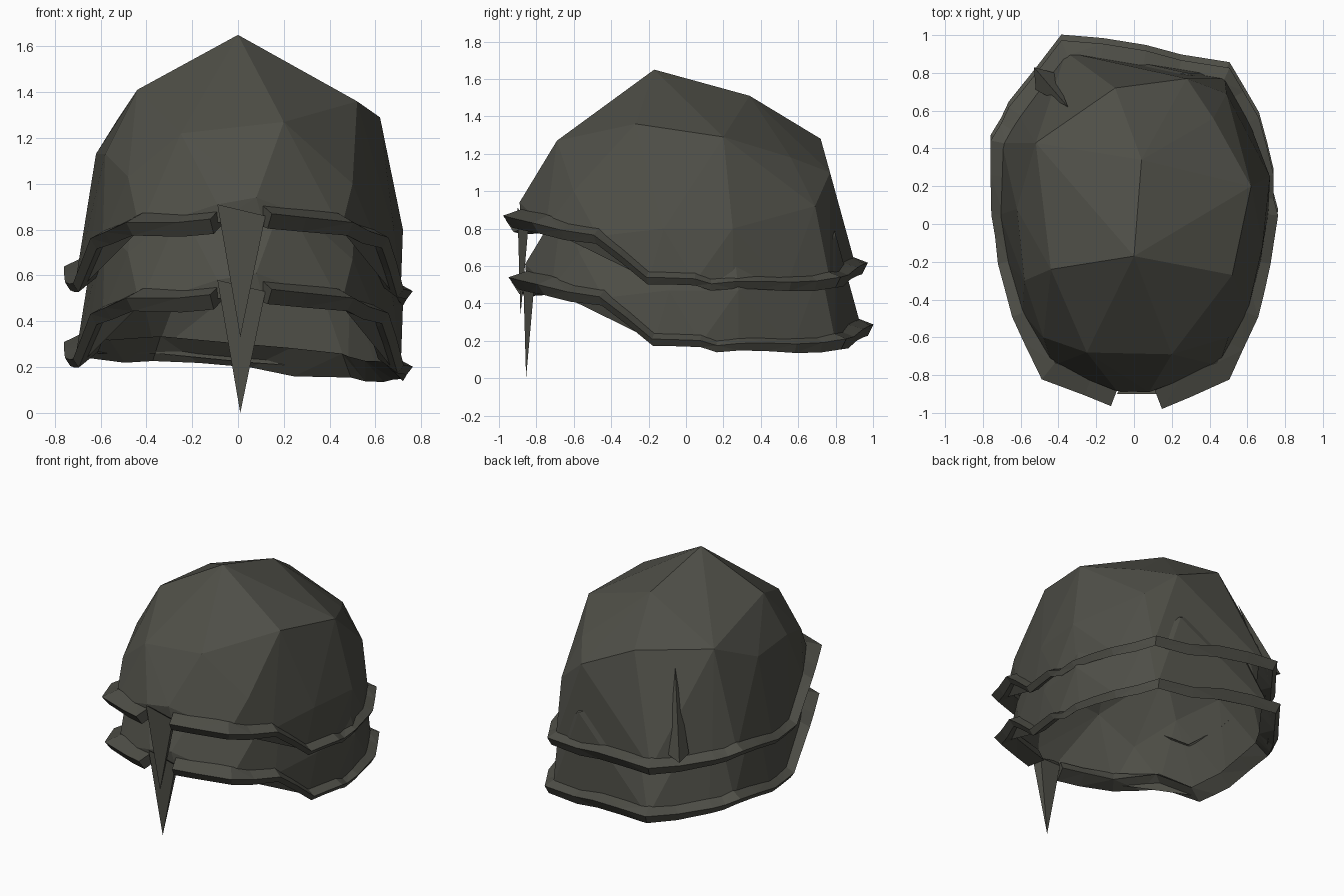
import bpy, bmesh, random
from mathutils import Vector

if "Cube" in bpy.data.objects:
    bpy.data.objects.remove(bpy.data.objects["Cube"], do_unlink=True)

metal = bpy.data.materials.new("dark olive grey")
metal.use_nodes = True
metal.diffuse_color = (0.078, 0.078, 0.064, 1)
shader = metal.node_tree.nodes["Principled BSDF"]
shader.inputs["Base Color"].default_value = metal.diffuse_color
shader.inputs["Roughness"].default_value = 0.8

# Lower edge of the dome, from the left of the nose guard round to its right
EDGE = [(.11, -.88, .83), (.45, -.75, .8), (.6, -.47, .76), (.67, -.2, .53),
        (.71, .05, .52), (.69, .25, .51), (.61, .54, .5), (.48, .77, .52),
        (.05, .84, .55), (-.36, .91, .59), (-.61, .58, .59), (-.7, .43, .62),
        (-.71, .05, .57), (-.67, -.2, .56), (-.59, -.47, .76),
        (-.43, -.75, .8), (-.09, -.88, .83)]
# Corners of the faceted dome above the edge, from the crown down
CROWN = [(0, -.17, 1.65), (.04, .34, 1.51), (-.44, -.24, 1.41), (.52, -.27, 1.36)]
SHOULDER = [(.62, .2, 1.29), (.42, .56, 1.18), (.28, .77, 1.1), (-.1, .72, 1.28),
            (-.52, .43, 1.29), (-.62, .08, 1.13), (-.58, -.3, 1.13),
            (-.25, -.68, 1.22), (.2, -.69, 1.27)]
WALL = [(.5, -.6, 1), (-.48, -.6, 1.03), (.08, -.89, .94), (-.09, -.885, .91),
        (.68, -.12, .8), (.72, .25, .8), (.49, .69, .92)]
edge = [Vector(p) for p in EDGE]


def make(name, bm, shift):
    bmesh.ops.recalc_face_normals(bm, faces=bm.faces)
    mesh = bpy.data.meshes.new(name)
    bm.to_mesh(mesh)
    bm.free()
    obj = bpy.data.objects.new(name, mesh)
    obj.location = shift
    mesh.materials.append(metal)
    bpy.context.collection.objects.link(obj)


def blend(p, front, side, back):
    """Mix front, side and back values by the direction of p."""
    w = p.y / p.xy.length
    return side + ((front if w < 0 else back) - side) * w * w


def dome(name, shift):
    # Faceted shell around the corners, left open underneath
    bm = bmesh.new()
    for p in EDGE + CROWN + SHOULDER + WALL:
        bm.verts.new(p)
    hull = bmesh.ops.convex_hull(bm, input=bm.verts[:])
    spare = {v for v in hull["geom_interior"] if isinstance(v, bmesh.types.BMVert)}
    bmesh.ops.delete(bm, geom=list(spare), context='VERTS')
    bm.normal_update()
    under = [f for f in bm.faces if f.normal.z < -.4]
    bmesh.ops.delete(bm, geom=under, context='FACES')
    make(name, bm, shift)


def brim(name, shift):
    # Jagged folded rim, open at the nose guard
    random.seed(4)
    bm = bmesh.new()
    path = []
    for a, b in zip(edge, edge[1:]):
        path += [a, a.lerp(b, random.uniform(.4, .6))]
    path.append(edge[-1])
    rows = [[], [], [], []]
    for i, p in enumerate(path):
        tangent = path[min(i + 1, len(path) - 1)] - path[max(i - 1, 0)]
        out = Vector((tangent.y, -tangent.x, 0)).normalized()
        wobble = random.uniform(-.015, .015)
        reach = blend(p, .1, .045, .07) + wobble * .7
        top = blend(p, .07, .04, .06) + wobble
        lift = blend(p, .03, 0, .03) + wobble
        inner = blend(p, -.01, .04, .08)
        for row, (d, z) in zip(rows, ((-.02, top), (reach, lift),
                                      (reach * .5, -.035 + wobble), (-.06, inner))):
            row.append(bm.verts.new(p + out * d + Vector((0, 0, z))))
    for low, high in zip(rows, rows[1:] + rows[:1]):
        for i in range(len(path) - 1):
            bm.faces.new((low[i], low[i + 1], high[i + 1], high[i]))
    for k in (0, -1):
        bm.faces.new([row[k] for row in rows])
    bmesh.ops.triangulate(bm, faces=bm.faces[:])
    make(name, bm, shift)


def spike(name, corners, tip, shift):
    bm = bmesh.new()
    base = [bm.verts.new(c) for c in corners]
    end = bm.verts.new(tip)
    bm.faces.new(base)
    for i, v in enumerate(base):
        bm.faces.new((v, base[(i + 1) % len(base)], end))
    make(name, bm, shift)


# Two nested shells, the lower one a copy showing beneath the upper
for level, shift in (("upper", (0, 0, 0)), ("lower", (0, .03, -.33))):
    dome(level + "_dome", shift)
    brim(level + "_brim", shift)
    spike(level + "_nose_guard",
          [(-.09, -.9, .91), (.12, -.9, .86), (.1, -.84, .84), (-.06, -.84, .84)],
          (.01, -.885, .33), shift)

# Raised fold on the back wall of the upper shell
spike("back_fold", [(-.42, .8, .66), (-.52, .71, .66), (-.53, .83, .64)],
      (-.35, .62, 1.18), (0, 0, 0))
